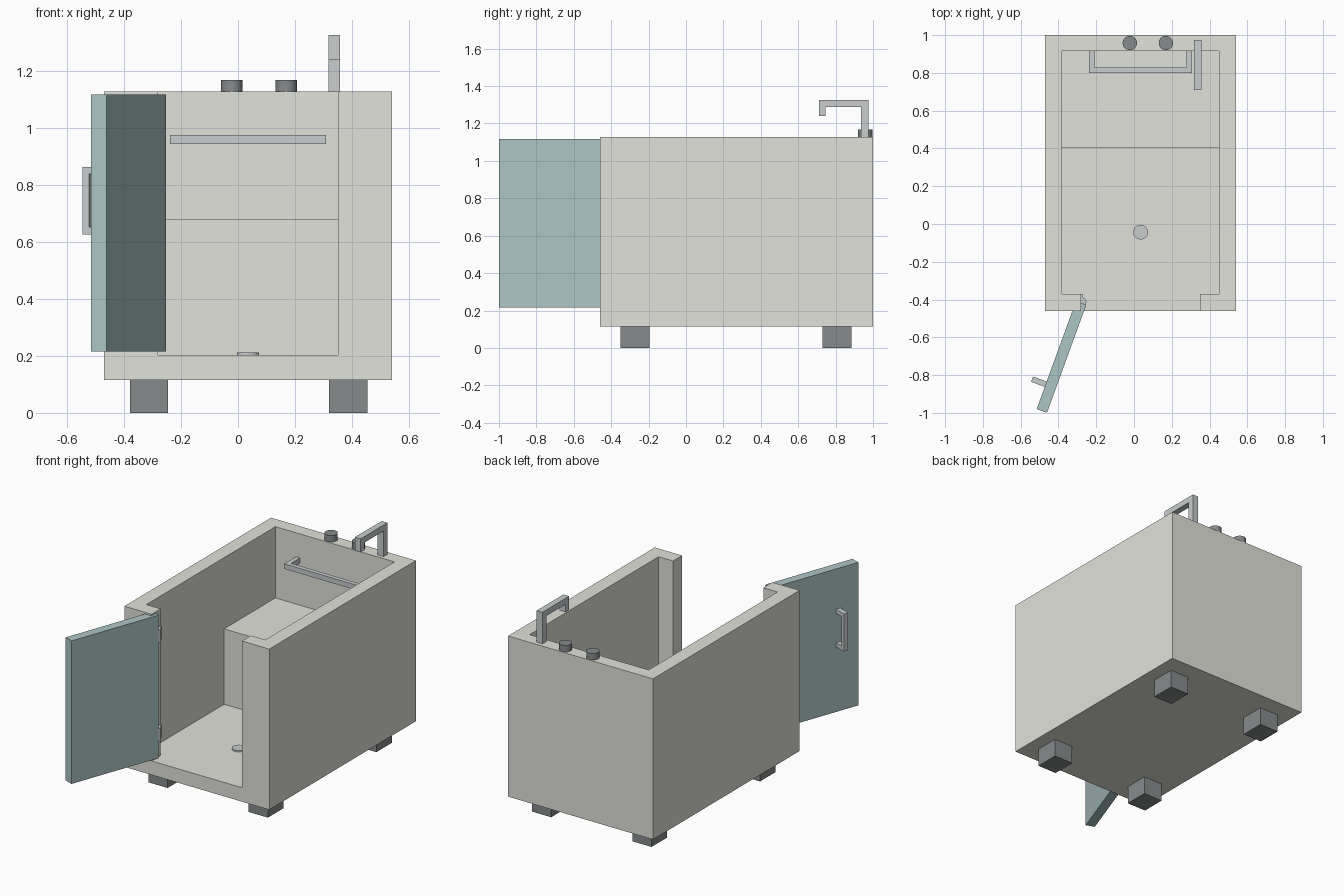
import bpy, bmesh, math
from mathutils import Matrix

if "Cube" in bpy.data.objects:
    bpy.data.objects.remove(bpy.data.objects["Cube"])


def material(name, rgb):
    m = bpy.data.materials.new(name)
    m.diffuse_color = (*rgb, 1)
    m.use_nodes = True
    m.node_tree.nodes["Principled BSDF"].inputs["Base Color"].default_value = m.diffuse_color
    return m


SHELL = material("warm_white", (0.76, 0.76, 0.71))
TEAL = material("teal", (0.42, 0.56, 0.56))
METAL = material("metal", (0.58, 0.61, 0.62))
DARK = material("dark", (0.24, 0.26, 0.26))


def finish(name, bm, mat):
    bmesh.ops.recalc_face_normals(bm, faces=bm.faces)
    me = bpy.data.meshes.new(name)
    bm.to_mesh(me)
    bm.free()
    me.materials.append(mat)
    ob = bpy.data.objects.new(name, me)
    bpy.context.collection.objects.link(ob)
    return ob


def prism(name, pts, axis, lo, hi, mat):
    """Extrude a 2D profile along x (profile in yz) or z (profile in xy)."""
    bm = bmesh.new()
    place = (lambda u, v, e: (e, u, v)) if axis == 'x' else (lambda u, v, e: (u, v, e))
    a = [bm.verts.new(place(u, v, lo)) for u, v in pts]
    b = [bm.verts.new(place(u, v, hi)) for u, v in pts]
    bm.faces.new(a)
    bm.faces.new(b)
    n = len(pts)
    for i in range(n):
        j = (i + 1) % n
        bm.faces.new((a[i], a[j], b[j], b[i]))
    return finish(name, bm, mat)


def box(name, x0, x1, y0, y1, z0, z1, mat):
    return prism(name, [(x0, y0), (x1, y0), (x1, y1), (x0, y1)], 'z', z0, z1, mat)


def cylinder(name, x, y, r, z0, z1, mat):
    bm = bmesh.new()
    bmesh.ops.create_cone(bm, cap_ends=True, segments=32, radius1=r, radius2=r,
                          depth=z1 - z0, matrix=Matrix.Translation((x, y, (z0 + z1) / 2)))
    ob = finish(name, bm, mat)
    bpy.ops.object.select_all(action='DESELECT')
    ob.select_set(True)
    bpy.context.view_layer.objects.active = ob
    bpy.ops.object.shade_smooth_by_angle(angle=math.radians(35))
    return ob


# Tub shell: solid block with cavity and doorway cut out
FLOOR, RIM = 0.203, 1.127
tub = box("tub_shell", -0.47, 0.54, -0.46, 1.0, 0.115, RIM, SHELL)
cutter = prism("cavity_cutter",
               [(-0.38, 0.915), (-0.38, -0.37), (-0.28, -0.37), (-0.28, -0.6),
                (0.35, -0.6), (0.35, -0.37), (0.45, -0.37), (0.45, 0.915)],
               'z', FLOOR, 1.4, SHELL)
cutter.hide_render = True
cut = tub.modifiers.new("cavity", 'BOOLEAN')
cut.operation = 'DIFFERENCE'
cut.solver = 'EXACT'
cut.object = cutter
bpy.context.view_layer.objects.active = tub
bpy.ops.object.modifier_apply(modifier="cavity")
bpy.data.objects.remove(cutter)

# Seat bench
box("seat", -0.38, 0.45, 0.405, 0.915, FLOOR, 0.678, SHELL)

# Feet
for side, x in (("left", -0.3125), ("right", 0.3865)):
    for end, y in (("front", -0.2725), ("back", 0.8075)):
        box(f"{end}_{side}_foot", x - 0.067, x + 0.067, y - 0.0775, y + 0.0775, 0, 0.115, DARK)

# Drain and tap knobs
cylinder("drain", 0.035, -0.043, 0.039, FLOOR, 0.212, METAL)
for side, x in (("left", -0.022), ("right", 0.169)):
    cylinder(f"{side}_knob", x, 0.958, 0.038, RIM, 1.168, DARK)

# Spout
prism("spout", [(0.975, RIM), (0.975, 1.326), (0.71, 1.326), (0.71, 1.24),
                (0.747, 1.24), (0.747, 1.288), (0.936, 1.288), (0.936, RIM)],
      'x', 0.318, 0.358, METAL)

# Grab bar on the back wall
prism("grab_bar", [(-0.238, 0.915), (-0.238, 0.80), (0.308, 0.80), (0.308, 0.915),
                   (0.278, 0.915), (0.278, 0.828), (-0.209, 0.828), (-0.209, 0.915)],
      'z', 0.943, 0.975, METAL)

# Door and its handle, modelled closed and swung open about the hinge
door = box("door", 0, 0.608, -0.029, 0.029, 0.216, 1.117, TEAL)
handle = prism("door_handle",
               [(-0.029, 0.863), (-0.106, 0.863), (-0.106, 0.626), (-0.029, 0.626),
                (-0.029, 0.652), (-0.083, 0.652), (-0.083, 0.837), (-0.029, 0.837)],
               'x', 0.453, 0.483, METAL)
for ob in (door, handle):
    ob.location = (-0.28, -0.418, 0)
    ob.rotation_euler.z = math.radians(-110)

# Hinges
for level, z in (("lower", 0.36), ("upper", 0.98)):
    cylinder(f"{level}_hinge_pin", -0.272, -0.411, 0.02, z - 0.04, z + 0.04, METAL)
    box(f"{level}_hinge_plate", -0.281, -0.27, -0.41, -0.372, z - 0.04, z + 0.04, METAL)
